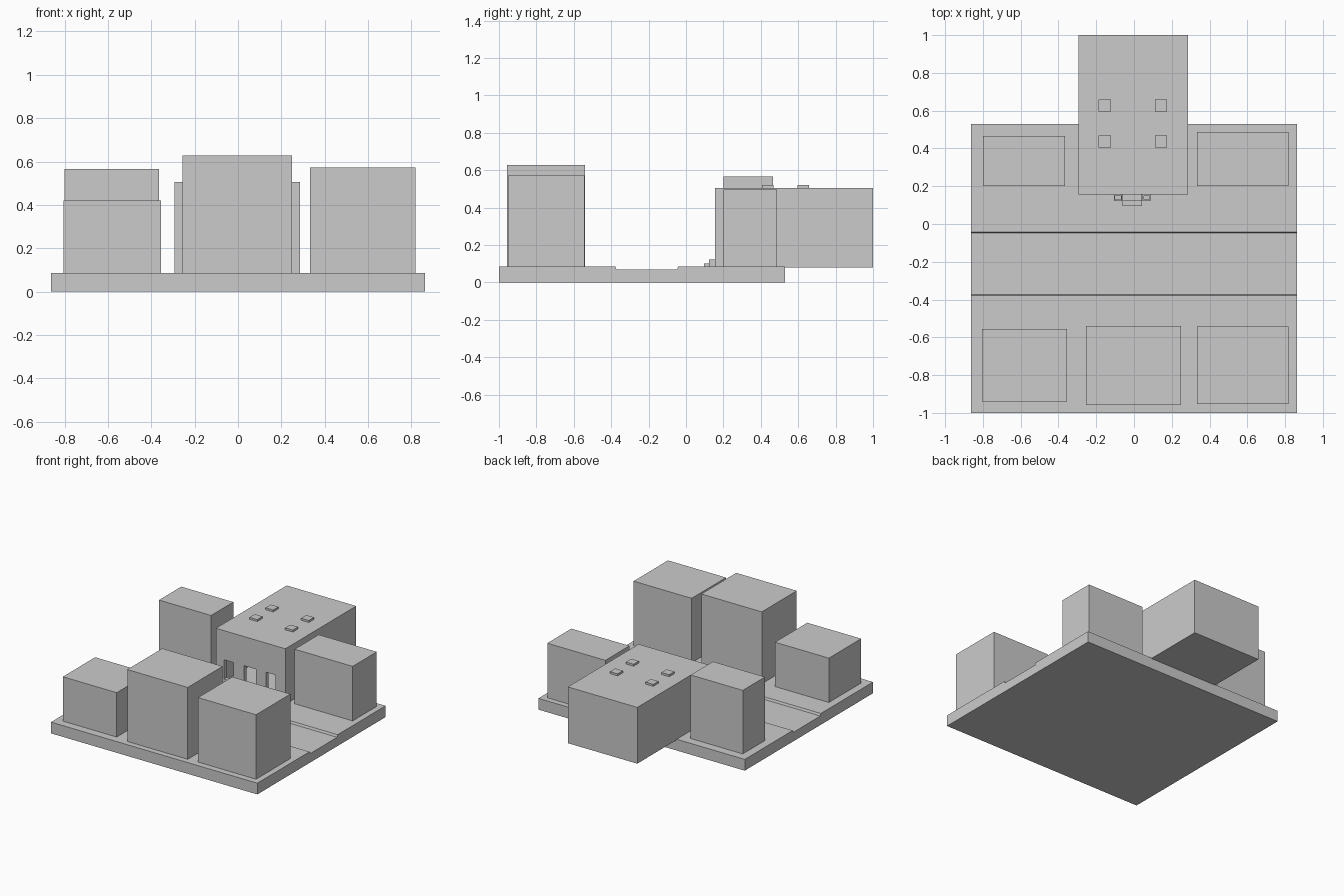
import bpy
import bmesh

if "Cube" in bpy.data.objects:
    bpy.data.objects.remove(bpy.data.objects["Cube"])

grey = bpy.data.materials.new("plain grey")
grey.use_nodes = True
grey.diffuse_color = (0.6, 0.6, 0.6, 1)
grey.node_tree.nodes["Principled BSDF"].inputs["Base Color"].default_value = (0.6, 0.6, 0.6, 1)


def add_mesh(name, bm):
    bmesh.ops.recalc_face_normals(bm, faces=bm.faces)
    mesh = bpy.data.meshes.new(name)
    bm.to_mesh(mesh)
    bm.free()
    mesh.materials.append(grey)
    obj = bpy.data.objects.new(name, mesh)
    bpy.context.collection.objects.link(obj)
    return obj


def box(name, x, y, z):
    """Box from (min, max) ranges on each axis."""
    bm = bmesh.new()
    bmesh.ops.create_cube(bm, size=1)
    for v in bm.verts:
        v.co = [r[0] if c < 0 else r[1] for c, r in zip(v.co, (x, y, z))]
    return add_mesh(name, bm)


def cut(target, name, x, y, z):
    cutter = box(name, x, y, z)
    cutter.hide_render = True
    cutter.hide_viewport = True
    cutter.display_type = 'WIRE'
    mod = target.modifiers.new(name, 'BOOLEAN')
    mod.operation = 'DIFFERENCE'
    mod.solver = 'EXACT'
    mod.object = cutter


GROUND = 0.085

# Ground slab with sunken road, as an extruded side profile
profile = [(-1, 0), (0.53, 0), (0.53, GROUND), (-0.042, GROUND), (-0.048, 0.068),
           (-0.372, 0.068), (-0.378, GROUND), (-1, GROUND)]
bm = bmesh.new()
side = bm.faces.new([bm.verts.new((-0.862, y, z)) for y, z in profile])
ext = bmesh.ops.extrude_face_region(bm, geom=[side])
bmesh.ops.translate(bm, vec=(1.724, 0, 0),
                    verts=[v for v in ext["geom"] if isinstance(v, bmesh.types.BMVert)])
add_mesh("ground_slab", bm)

# Neighbouring blocks
blocks = {
    "front_right_block": ((-0.805, -0.355), (-0.94, -0.555), 0.42),
    "front_middle_block": ((-0.255, 0.25), (-0.957, -0.54), 0.628),
    "front_left_block": ((0.333, 0.818), (-0.953, -0.543), 0.572),
    "back_right_block": ((-0.8, -0.365), (0.2, 0.465), 0.565),
    "back_left_block": ((0.333, 0.818), (0.2, 0.487), 0.497),
}
for name, (x, y, top) in blocks.items():
    box(name, x, y, (GROUND, top))

# Hollow main hall with a doorway and two windows in the facade
hall = box("main_hall", (-0.293, 0.287), (0.155, 1), (0.08, 0.505))
cut(hall, "hall_interior_cutter", (-0.265, 0.26), (0.185, 0.97), (0.09, 0.48))
cut(hall, "doorway_cutter", (-0.06, 0.042), (0.1, 0.25), (0.09, 0.285))
cut(hall, "right_window_cutter", (-0.225, -0.145), (0.1, 0.25), (0.14, 0.285))
cut(hall, "left_window_cutter", (0.125, 0.205), (0.1, 0.25), (0.14, 0.285))

# Roof hatches
for side_name, x in (("right", -0.155), ("left", 0.142)):
    for row, y in (("front", 0.437), ("back", 0.627)):
        box(f"{side_name}_{row}_roof_hatch", (x - 0.032, x + 0.032),
            (y - 0.031, y + 0.031), (0.5, 0.52))

# Entrance steps and open planters beside them
box("lower_step", (-0.06, 0.042), (0.095, 0.125), (GROUND, 0.1))
box("upper_step", (-0.06, 0.042), (0.122, 0.157), (GROUND, 0.112))
for side_name, x in (("right", -0.085), ("left", 0.067)):
    pot = box(f"{side_name}_planter", (x - 0.021, x + 0.021), (0.123, 0.155), (GROUND, 0.122))
    cut(pot, f"{side_name}_planter_cutter", (x - 0.015, x + 0.015), (0.129, 0.149), (0.11, 0.2))
